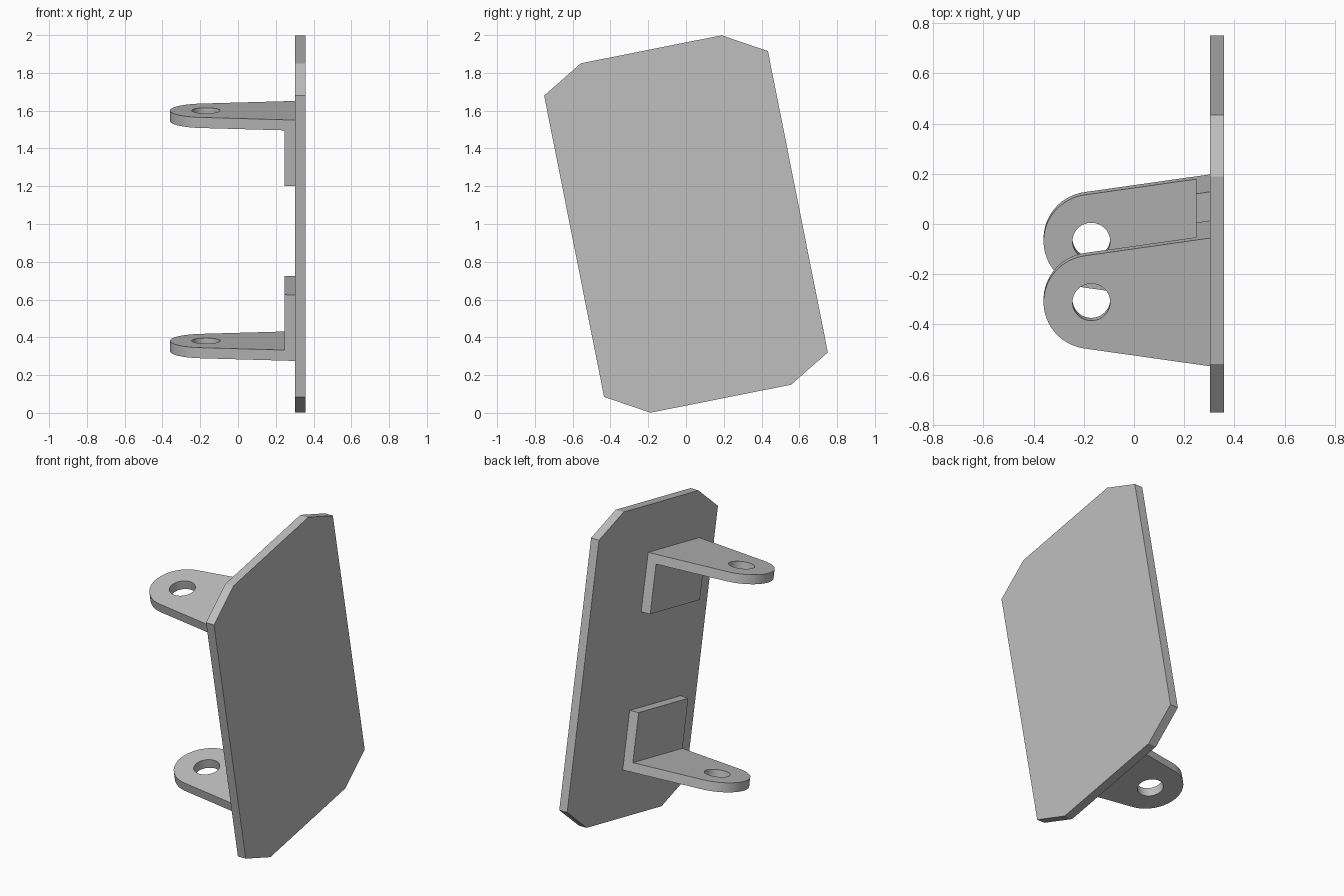
import bpy, bmesh
from math import radians, sin, cos, pi

if "Cube" in bpy.data.objects:
    bpy.data.objects.remove(bpy.data.objects["Cube"], do_unlink=True)

TILT = radians(11.25)
PLATE_BACK, PLATE_FRONT = 0.303, 0.358
THICK = 0.057

grey = bpy.data.materials.new("plain grey")
grey.use_nodes = True
grey.diffuse_color = (0.52, 0.52, 0.52, 1)
grey.node_tree.nodes["Principled BSDF"].inputs["Base Color"].default_value = grey.diffuse_color


def prism(name, points, offset):
    """Extrude a closed 3D outline by an offset vector."""
    bm = bmesh.new()
    face = bm.faces.new([bm.verts.new(p) for p in points])
    moved = bmesh.ops.extrude_face_region(bm, geom=[face])["geom"]
    bmesh.ops.translate(bm, vec=offset,
                        verts=[v for v in moved if isinstance(v, bmesh.types.BMVert)])
    bmesh.ops.recalc_face_normals(bm, faces=bm.faces)
    mesh = bpy.data.meshes.new(name)
    bm.to_mesh(mesh)
    bm.free()
    mesh.materials.append(grey)
    obj = bpy.data.objects.new(name, mesh)
    bpy.context.collection.objects.link(obj)
    return obj


def arc(cx, cy, radius, start, end, count):
    steps = [start + (end - start) * i / count for i in range(count + 1)]
    return [(cx + radius * cos(t), cy + radius * sin(t)) for t in steps]


def cut(target, tool, operation):
    """Apply a boolean and discard its tool."""
    mod = target.modifiers.new("cut", 'BOOLEAN')
    mod.operation, mod.object, mod.solver = operation, tool, 'EXACT'
    bpy.context.view_layer.objects.active = target
    bpy.ops.object.modifier_apply(modifier=mod.name)
    bpy.data.objects.remove(tool, do_unlink=True)


def place(obj):
    obj.rotation_euler.x = TILT
    obj.location.z = 1


# Main plate: rectangle with clipped corners
W, H, CW, CH = 0.604, 0.943, 0.224, 0.13
quarter = [(W, H - CH), (W - CW, H)]
half = quarter + [(-y, z) for y, z in reversed(quarter)]
outline = half + [(-y, -z) for y, z in half]
plate = prism("plate", [(PLATE_BACK, y, z) for y, z in outline],
              (PLATE_FRONT - PLATE_BACK, 0, 0))
place(plate)

# Two angle brackets, mirrored top to bottom
EYE_X, EYE_Y, EYE_R, HOLE_R = -0.17, -0.188, 0.19, 0.075
ROOT, OUTER, INNER = 0.26, 0.65, 0.294
TANGENT = radians(8.3)
for name, side in (("upper_bracket", 1), ("lower_bracket", -1)):
    # L-shaped section swept across the bracket width
    section = [(-0.5, OUTER), (PLATE_BACK, OUTER), (PLATE_BACK, INNER),
               (PLATE_BACK - THICK, INNER), (PLATE_BACK - THICK, OUTER - THICK),
               (-0.5, OUTER - THICK)]
    bracket = prism(name, [(x, EYE_Y - 0.4, side * z) for x, z in section], (0, 0.8, 0))

    # Tapered plan with a rounded end
    slope = sin(TANGENT) / cos(TANGENT)
    reach = ROOT + 0.1 * slope
    plan = [(PLATE_BACK + 0.1, EYE_Y + reach)]
    plan += arc(EYE_X, EYE_Y, EYE_R, pi / 2 + TANGENT, 3 * pi / 2 - TANGENT, 32)
    plan += [(PLATE_BACK + 0.1, EYE_Y - reach)]
    cut(bracket, prism("plan_cutter", [(x, y, -1) for x, y in plan], (0, 0, 2)), 'INTERSECT')

    # Pin hole
    ring = arc(EYE_X, EYE_Y, HOLE_R, 0, 2 * pi, 48)[:-1]
    cut(bracket, prism("hole_cutter", [(x, y, -1) for x, y in ring], (0, 0, 2)), 'DIFFERENCE')

    place(bracket)
    bpy.ops.object.select_all(action='DESELECT')
    bracket.select_set(True)
    bpy.context.view_layer.objects.active = bracket
    bpy.ops.object.shade_smooth_by_angle(angle=radians(30))
